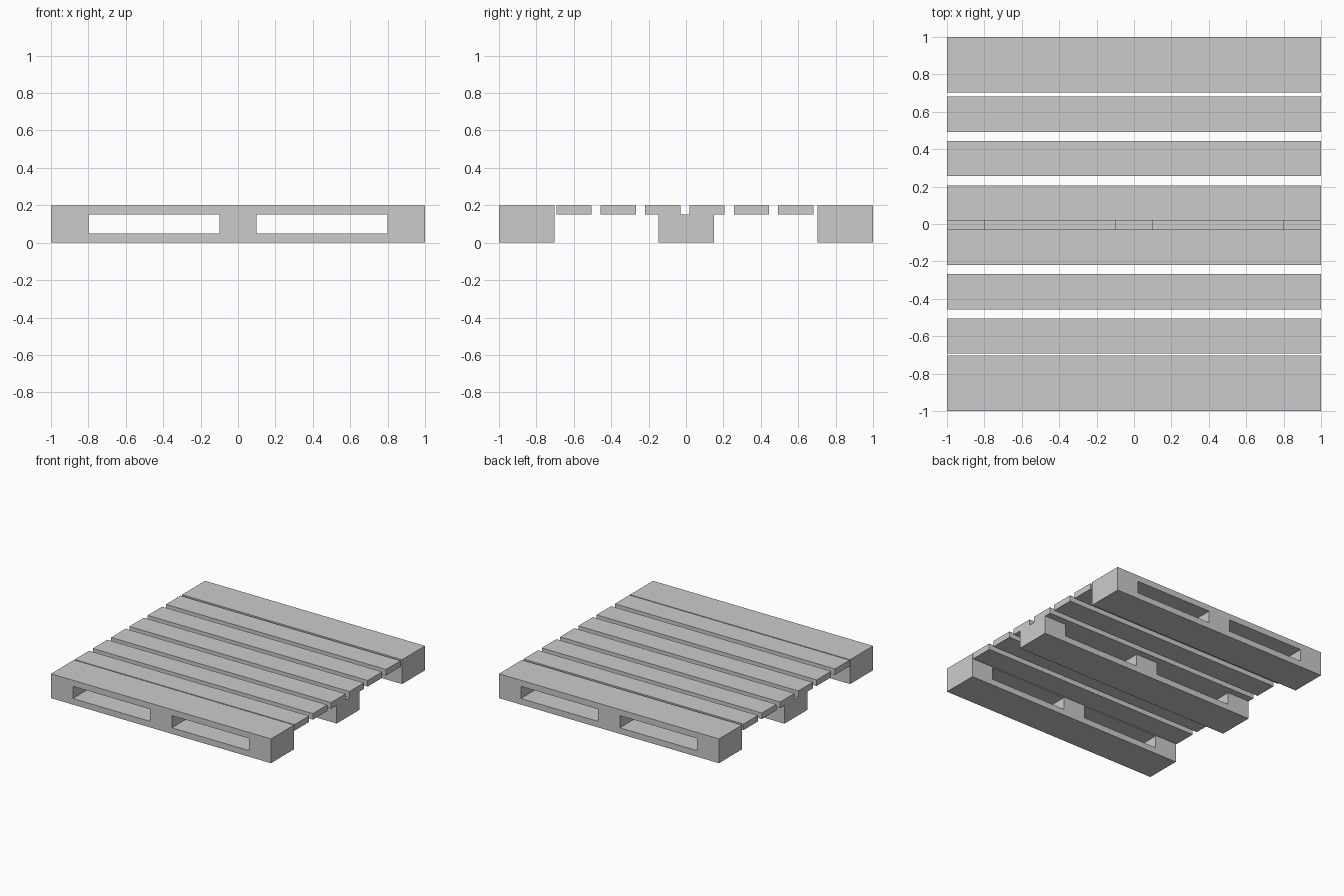
import bpy, bmesh
from mathutils import Vector

if "Cube" in bpy.data.objects:
    bpy.data.objects.remove(bpy.data.objects["Cube"])

XS = [-1, -0.8, -0.1, 0.1, 0.8, 1]   # block edges along the pallet
ZS = [0, 0.05, 0.15, 0.2]            # base board, blocks, top board


def finish(name, bm):
    bmesh.ops.recalc_face_normals(bm, faces=bm.faces)
    mesh = bpy.data.meshes.new(name)
    bm.to_mesh(mesh)
    bm.free()
    obj = bpy.data.objects.new(name, mesh)
    bpy.context.collection.objects.link(obj)
    return obj


def runner(name, y0, y1, zs):
    """Front profile with fork openings, extruded from y0 to y1."""
    bm = bmesh.new()
    grid = [[bm.verts.new((x, y0, z)) for x in XS] for z in zs]
    for r in range(len(zs) - 1):
        for c in range(len(XS) - 1):
            if r == 1 and c in (1, 3):   # fork openings
                continue
            bm.faces.new((grid[r][c], grid[r][c + 1],
                          grid[r + 1][c + 1], grid[r + 1][c]))
    loose = [v for v in bm.verts if not v.link_faces]
    bmesh.ops.delete(bm, geom=loose, context='VERTS')
    ext = bmesh.ops.extrude_face_region(bm, geom=bm.faces[:], use_keep_orig=True)
    moved = [g for g in ext["geom"] if isinstance(g, bmesh.types.BMVert)]
    bmesh.ops.translate(bm, verts=moved, vec=Vector((0, y1 - y0, 0)))
    return finish(name, bm)


def slat(name, y, width):
    bm = bmesh.new()
    bmesh.ops.create_cube(bm, size=1)
    bmesh.ops.scale(bm, verts=bm.verts, vec=(2, width, 0.05))
    bmesh.ops.translate(bm, verts=bm.verts, vec=(0, y, 0.175))
    return finish(name, bm)


# Outer runners with built-in top boards, and the lower centre runner
runner("front_runner", -1, -0.702, ZS)
runner("back_runner", 0.702, 1, ZS)
runner("centre_runner", -0.147, 0.15, ZS[:3])

# Deck slats
for i in range(6):
    slat(f"deck_slat_{i + 1}", -0.599 + 0.2372 * i, 0.188)
